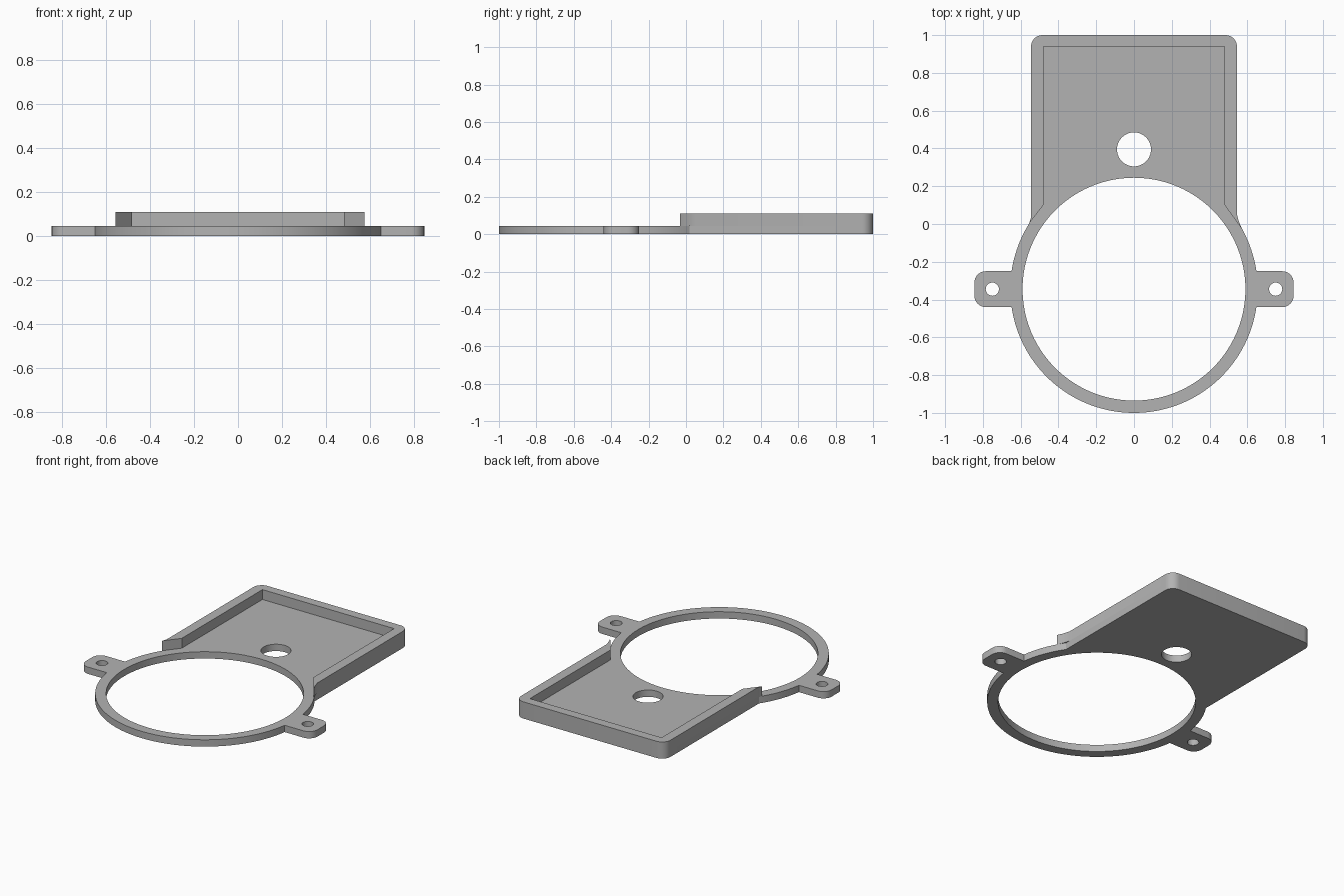
import bpy
import bmesh
from math import sin, cos, asin, acos, pi, radians

old = bpy.data.objects.get("Cube")
if old:
    bpy.data.objects.remove(old, do_unlink=True)

grey = bpy.data.materials.new("plain_grey")
grey.use_nodes = True
colour = (0.45, 0.45, 0.45, 1)
grey.diffuse_color = colour
grey.node_tree.nodes["Principled BSDF"].inputs["Base Color"].default_value = colour

RING_Y, INNER, OUTER = -0.345, 0.59, 0.655
BASE_H, WALL_H = 0.045, 0.11
PLATE_X, CAVITY_X, CAVITY_Y = 0.545, 0.48, 0.94
TAB_X, TAB_HALF, TAB_HOLE_X = 0.845, 0.095, 0.75
ROUND = 0.06


def arc(cx, cy, r, a0, a1, n):
    return [(cx + r * cos(a0 + (a1 - a0) * i / n),
             cy + r * sin(a0 + (a1 - a0) * i / n)) for i in range(n + 1)]


def circle(cx, cy, r, n):
    return arc(cx, cy, r, 0, 2 * pi, n)[:-1]


def mirrored(points):
    return [(-x, y) for x, y in reversed(points)]


def slab(name, loops, z0, z1):
    """Extrude a flat outline, with any holes, between two heights."""
    curve = bpy.data.curves.new(name, "CURVE")
    curve.dimensions = "2D"
    curve.fill_mode = "BOTH"
    curve.extrude = (z1 - z0) / 2
    for loop in loops:
        spline = curve.splines.new("POLY")
        spline.points.add(len(loop) - 1)
        for p, (x, y) in zip(spline.points, loop):
            p.co = (x, y, 0, 1)
        spline.use_cyclic_u = True
    shape = bpy.data.objects.new(name + "_outline", curve)
    bpy.context.collection.objects.link(shape)
    bpy.context.view_layer.update()
    mesh = bpy.data.meshes.new_from_object(
        shape.evaluated_get(bpy.context.evaluated_depsgraph_get()))
    bpy.data.objects.remove(shape, do_unlink=True)

    bm = bmesh.new()
    bm.from_mesh(mesh)
    bmesh.ops.remove_doubles(bm, verts=bm.verts, dist=0.0001)
    bmesh.ops.recalc_face_normals(bm, faces=bm.faces)
    bmesh.ops.translate(bm, verts=bm.verts, vec=(0, 0, (z0 + z1) / 2))
    bm.to_mesh(mesh)
    bm.free()
    mesh.materials.clear()
    mesh.materials.append(grey)

    obj = bpy.data.objects.new(name, mesh)
    bpy.context.collection.objects.link(obj)
    bpy.ops.object.select_all(action="DESELECT")
    obj.select_set(True)
    bpy.context.view_layer.objects.active = obj
    bpy.ops.object.shade_smooth_by_angle(angle=radians(30))
    return obj


# Ring, side tabs and floor of the tray as one flat plate
tab = asin(TAB_HALF / OUTER)
plate = acos(PLATE_X / OUTER)
tray_corner = arc(PLATE_X - ROUND, 1 - ROUND, ROUND, 0, pi / 2, 8)
half = arc(0, RING_Y, OUTER, -pi / 2, -tab, 36)
half += arc(TAB_X - ROUND, RING_Y - TAB_HALF + ROUND, ROUND, -pi / 2, 0, 8)
half += arc(TAB_X - ROUND, RING_Y + TAB_HALF - ROUND, ROUND, 0, pi / 2, 8)
half += arc(0, RING_Y, OUTER, tab, plate, 12)
half += tray_corner
holes = [circle(0, RING_Y, INNER, 96), circle(0, 0.395, 0.09, 40)]
holes += [circle(s * TAB_HOLE_X, RING_Y, 0.035, 24) for s in (-1, 1)]
slab("base_plate", [half + mirrored(half[1:])] + holes, 0, BASE_H)

# Raised three-sided rim, ending on the ring with a slight flare
right_side = [(0.575, -0.032), (0.556, 0.01), (PLATE_X, 0.05)] + tray_corner
left_side = mirrored(tray_corner) + [(-PLATE_X, 0.035), (-0.555, 0.003)]
inside = [(-CAVITY_X, 0.1), (-CAVITY_X, CAVITY_Y),
          (CAVITY_X, CAVITY_Y), (CAVITY_X, 0.1)]
slab("tray_rim", [right_side + left_side + inside], BASE_H, WALL_H)
